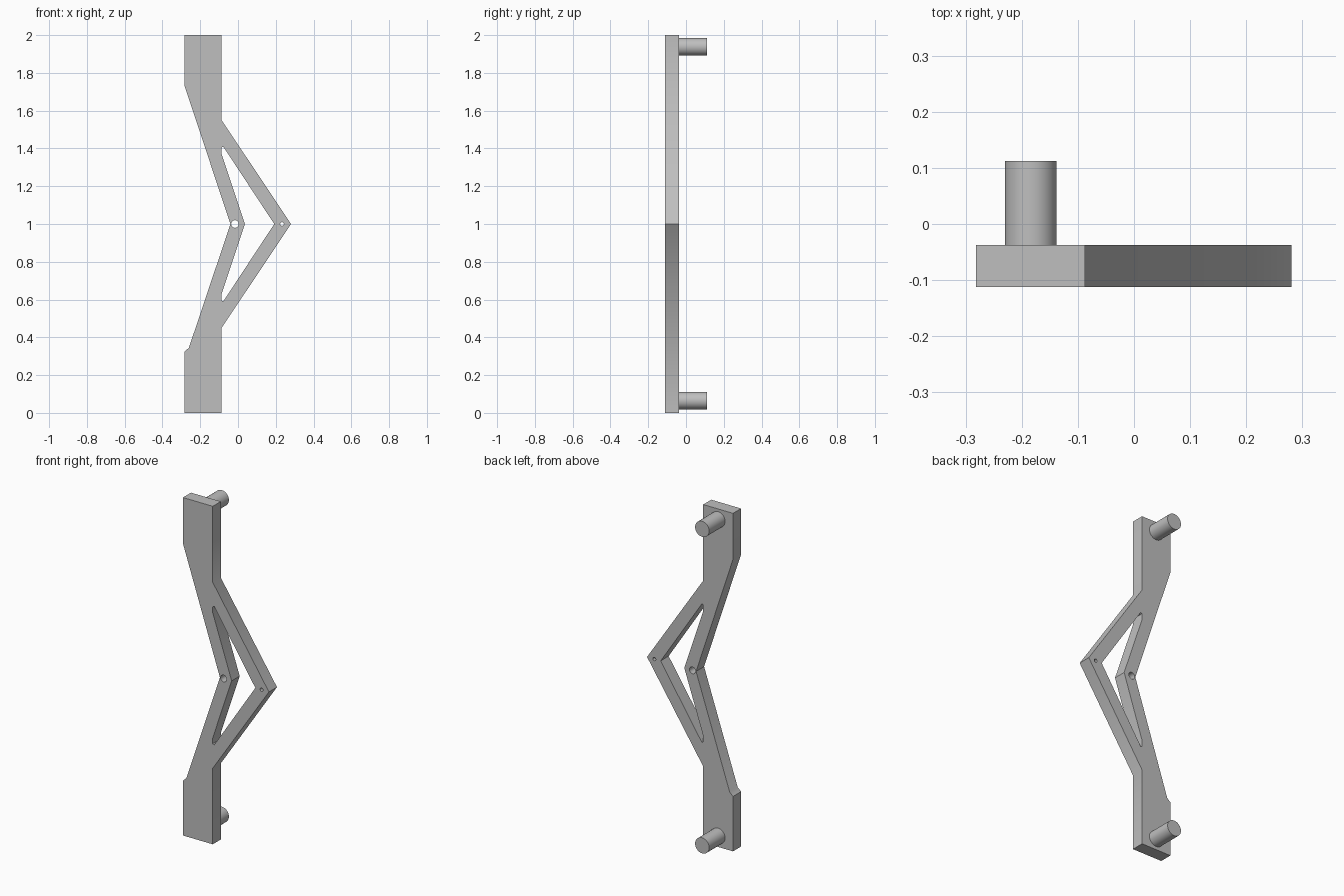
import bpy
import bmesh
from math import cos, sin, pi

cube = bpy.data.objects.get("Cube")
if cube:
    bpy.data.objects.remove(cube, do_unlink=True)

GREY = (0.52, 0.52, 0.52, 1)
grey = bpy.data.materials.new("plain_grey")
grey.use_nodes = True
grey.diffuse_color = GREY
grey.node_tree.nodes["Principled BSDF"].inputs["Base Color"].default_value = GREY

FRONT, BACK, TIP = -0.112, -0.037, 0.112
MID = 1.0


def circle(x, z, r, n=32):
    return [(x + r * cos(2 * pi * i / n), z + r * sin(2 * pi * i / n)) for i in range(n)]


def finish(obj):
    obj.data.materials.clear()
    obj.data.materials.append(grey)
    bpy.ops.object.select_all(action="DESELECT")
    obj.select_set(True)
    bpy.context.view_layer.objects.active = obj
    bpy.ops.object.shade_smooth_by_angle(angle=0.6)


def plate(name, loops):
    """Extrude an x-z outline with openings into a flat plate."""
    curve = bpy.data.curves.new(name + "_profile", "CURVE")
    curve.dimensions = "2D"
    curve.fill_mode = "BOTH"
    curve.extrude = (BACK - FRONT) / 2
    for loop in loops:
        spline = curve.splines.new("POLY")
        spline.points.add(len(loop) - 1)
        for point, (x, z) in zip(spline.points, loop):
            point.co = (x, z, 0, 1)
        spline.use_cyclic_u = True
    helper = bpy.data.objects.new(name + "_helper", curve)
    bpy.context.collection.objects.link(helper)
    bpy.context.view_layer.update()
    graph = bpy.context.evaluated_depsgraph_get()
    mesh = bpy.data.meshes.new_from_object(helper.evaluated_get(graph))
    bpy.data.objects.remove(helper, do_unlink=True)

    # Stand the plate upright and weld caps to sides
    bm = bmesh.new()
    bm.from_mesh(mesh)
    for v in bm.verts:
        v.co = (v.co.x, (FRONT + BACK) / 2 - v.co.z, v.co.y)
    bmesh.ops.remove_doubles(bm, verts=bm.verts, dist=0.0001)
    bmesh.ops.recalc_face_normals(bm, faces=bm.faces)
    bm.to_mesh(mesh)
    bm.free()
    obj = bpy.data.objects.new(name, mesh)
    bpy.context.collection.objects.link(obj)
    finish(obj)


# Bent bracket plate: outline, kite-shaped opening and two pin holes
outline = [(-0.282, 2), (-0.087, 2), (-0.087, 1.55), (0.281, MID),
           (-0.087, 0.45), (-0.087, 0), (-0.282, 0), (-0.282, 0.325),
           (-0.26, 0.345), (-0.04, MID), (-0.282, 1.728)]
upper_opening = [(0.037, MID), (-0.087, 1.37), (-0.087, 1.405), (-0.078, 1.41), (0.192, MID)]
opening = upper_opening + [(x, 2 * MID - z) for x, z in upper_opening[-2:0:-1]]
plate("bracket_plate", [outline, opening,
                        circle(-0.016, MID, 0.02), circle(0.233, MID, 0.01)])

# Round mounting pegs on the back
for name, z in (("upper_peg", 1.938), ("lower_peg", 0.065)):
    bpy.ops.mesh.primitive_cylinder_add(
        vertices=48, radius=0.046, depth=TIP - BACK,
        location=(-0.184, (TIP + BACK) / 2, z), rotation=(pi / 2, 0, 0))
    peg = bpy.context.object
    peg.name = name
    finish(peg)
